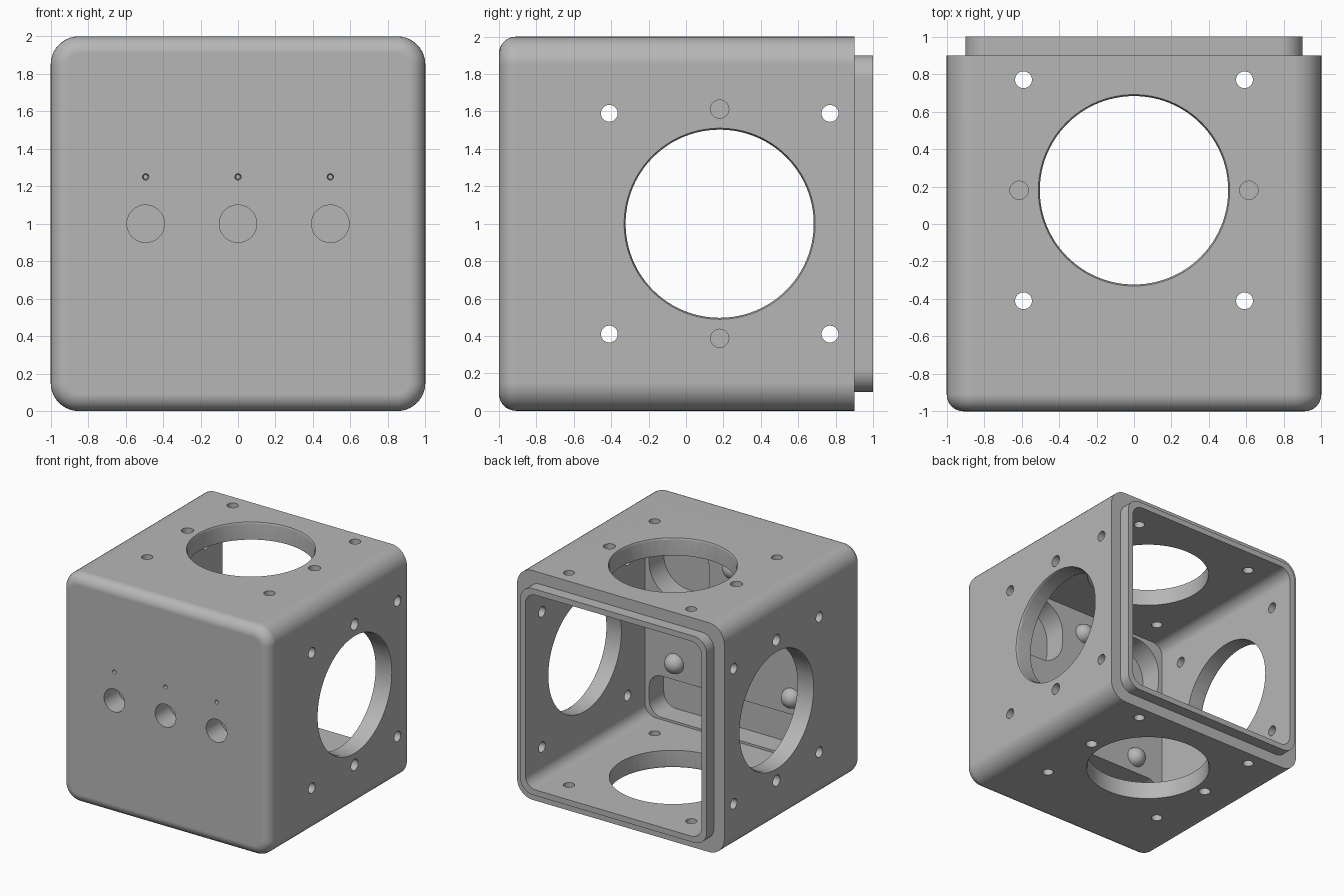
import bpy, bmesh
from math import cos, sin, pi, radians
from mathutils import Matrix, Vector

cube = bpy.data.objects.get("Cube")
if cube:
    bpy.data.objects.remove(cube)

grey = bpy.data.materials.new("plain grey")
grey.use_nodes = True
COLOUR = (0.47, 0.47, 0.47, 1)
grey.diffuse_color = COLOUR
grey.node_tree.nodes["Principled BSDF"].inputs["Base Color"].default_value = COLOUR

WALL_IN = 0.85      # half width of the cavity
FRONT_IN = -0.65    # inner face of the thick front wall
HOLE_Y = 0.18       # centre of the round side openings


def finish(name, bm):
    bmesh.ops.recalc_face_normals(bm, faces=bm.faces[:])
    mesh = bpy.data.meshes.new(name)
    bm.to_mesh(mesh)
    bm.free()
    mesh.materials.append(grey)
    obj = bpy.data.objects.new(name, mesh)
    bpy.context.collection.objects.link(obj)
    return obj


def ring(bm, y, hx, hz, r, cx=0, cz=1, steps=10):
    """Rounded rectangle across the y axis."""
    verts = []
    for k, (sx, sz) in enumerate([(1, 1), (-1, 1), (-1, -1), (1, -1)]):
        for i in range(steps + 1):
            a = (k + i / steps) * pi / 2
            verts.append(bm.verts.new((cx + sx * (hx - r) + r * cos(a), y,
                                       cz + sz * (hz - r) + r * sin(a))))
    return verts


def loft(bm, rings):
    for a, b in zip(rings, rings[1:]):
        n = len(a)
        for i in range(n):
            j = (i + 1) % n
            bm.faces.new((a[i], a[j], b[j], b[i]))
    bm.faces.new(rings[0])
    bm.faces.new(rings[-1])


def cylinder(bm, start, direction, depth, r1, r2=None, segs=32):
    """Cylinder or cone running from start along direction."""
    d = Vector(direction).normalized()
    turn = d.to_track_quat('Z', 'Y').to_matrix().to_4x4()
    place = Matrix.Translation(Vector(start) + d * depth / 2) @ turn
    bmesh.ops.create_cone(bm, cap_ends=True, segments=segs, radius1=r1,
                          radius2=r1 if r2 is None else r2, depth=depth, matrix=place)


def cut(target, cutter):
    cutter.hide_render = True
    mod = target.modifiers.new("cut", 'BOOLEAN')
    mod.operation = 'DIFFERENCE'
    mod.solver = 'EXACT'
    mod.object = cutter
    bpy.context.view_layer.objects.active = target
    bpy.ops.object.modifier_apply(modifier=mod.name)
    bpy.data.objects.remove(cutter)


# Housing: rounded front edge, straight sides, stepped lip at the back
bm = bmesh.new()
FRONT_R, EDGE_R = 0.09, 0.15
rings = []
for i in range(9):
    a = i / 8 * pi / 2
    inset = FRONT_R * (1 - sin(a))
    rings.append(ring(bm, -1 + FRONT_R * (1 - cos(a)), 1 - inset, 1 - inset, EDGE_R - inset))
for y, half, r in [(0.9, 1, EDGE_R), (0.9, 0.9, 0.12), (1, 0.9, 0.12)]:
    rings.append(ring(bm, y, half, half, r))
loft(bm, rings)
housing = finish("housing", bm)

# Open cavity
bm = bmesh.new()
loft(bm, [ring(bm, y, WALL_IN, WALL_IN, 0.1) for y in (FRONT_IN, 1.2)])
cut(housing, finish("cavity_cutter", bm))

# Three pockets in the inner face of the front wall
bm = bmesh.new()
for cx, cz, hx, hz, r in [(0, 0.35, 0.81, 0.18, 0.12),
                          (0.52, 1.53, 0.29, 0.29, 0.24),
                          (-0.52, 1.53, 0.29, 0.29, 0.24)]:
    loft(bm, [ring(bm, y, hx, hz, r, cx, cz) for y in (-0.85, FRONT_IN + 0.1)])
cut(housing, finish("pocket_cutter", bm))

# Side, top and bottom openings with screw holes and blind pin holes
sides = [((1, 0, 0), (0, 0, 1)), ((-1, 0, 0), (0, 0, 1)),
         ((0, 0, 1), (1, 0, 0)), ((0, 0, -1), (1, 0, 0))]
centre = Vector((0, HOLE_Y, 1))
through, rims = bmesh.new(), bmesh.new()
for normal, across in sides:
    n, t, y = Vector(normal), Vector(across), Vector((0, 1, 0))
    outside = centre + n * 1.05
    cylinder(through, outside, -n, 0.3, 0.503, segs=96)
    cylinder(rims, centre + n * 1.01, -n, 0.03, 0.516, 0.501, segs=96)
    for s in (-1, 1):
        cylinder(through, outside + t * 0.613 * s, -n, 0.15, 0.049)
        for u in (-1, 1):
            cylinder(through, outside + (t * s + y * u) * 0.59, -n, 0.3, 0.045)
cut(housing, finish("opening_cutter", through))
cut(housing, finish("rim_cutter", rims))

# Front row of blind holes with small pilot holes above
bm = bmesh.new()
for x in (-0.493, 0, 0.493):
    cylinder(bm, (x, -1.05, 1), (0, 1, 0), 0.25, 0.1, segs=48)
    cylinder(bm, (x, -1.05, 1.25), (0, 1, 0), 0.12, 0.021, 0.012, segs=20)
cut(housing, finish("front_hole_cutter", bm))

# Three locating balls on the inner face of the front wall
balls = []
for k in range(3):
    a = pi / 2 + k * 2 * pi / 3
    bm = bmesh.new()
    spot = Vector((0.65 * cos(a), FRONT_IN, 1 + 0.65 * sin(a)))
    bmesh.ops.create_uvsphere(bm, u_segments=32, v_segments=16, radius=0.085,
                              matrix=Matrix.Translation(spot))
    balls.append(finish("locating_ball_%d" % (k + 1), bm))

# Smooth shading with crisp edges
bpy.ops.object.select_all(action='DESELECT')
for obj in [housing] + balls:
    obj.select_set(True)
bpy.context.view_layer.objects.active = housing
bpy.ops.object.shade_smooth_by_angle(angle=radians(30))
weighted = housing.modifiers.new("weighted_normals", 'WEIGHTED_NORMAL')
weighted.keep_sharp = True
